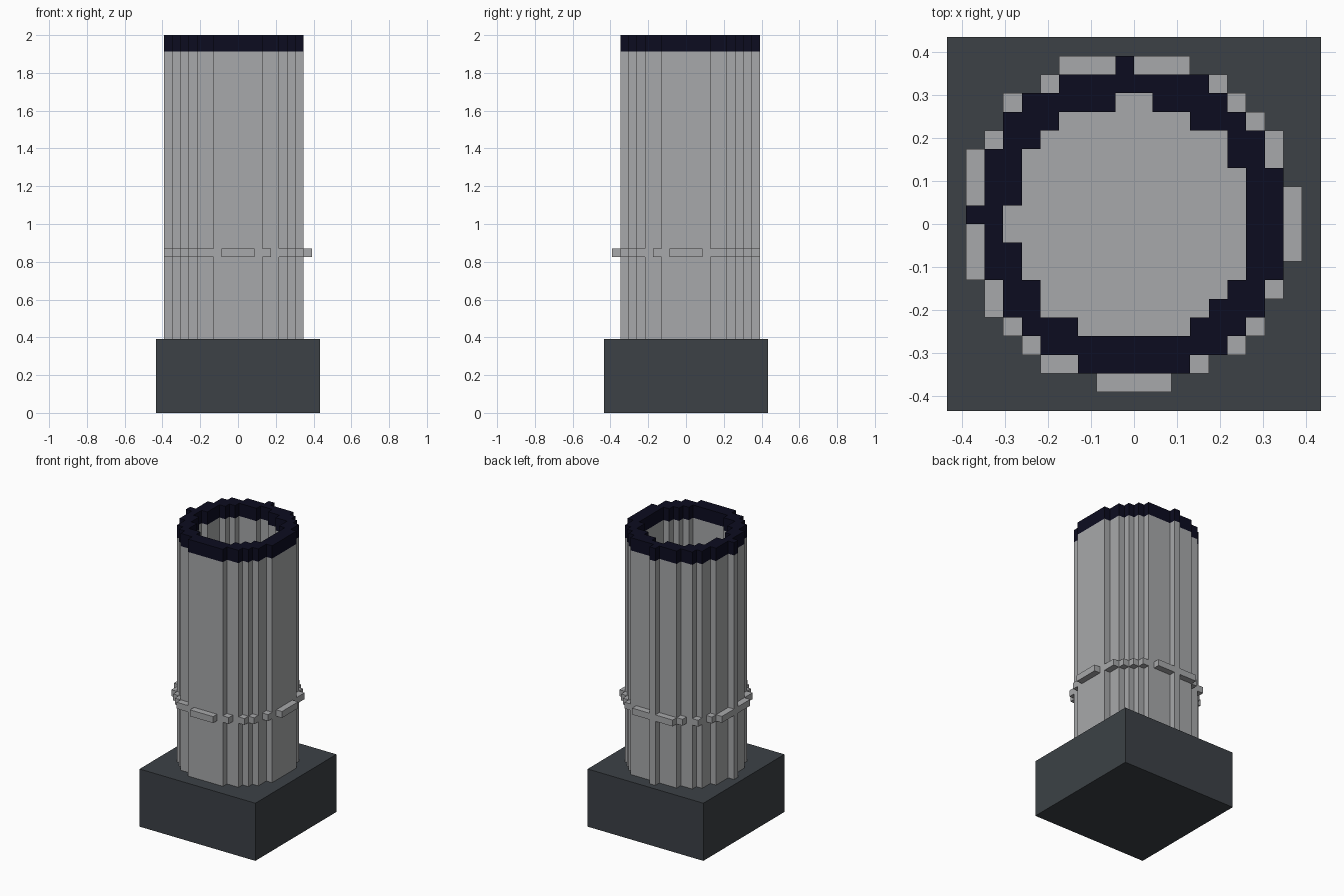
import bpy
import bmesh

cube = bpy.data.objects.get("Cube")
if cube:
    bpy.data.objects.remove(cube, do_unlink=True)

V = 2 / 46  # edge of one block

# Plan of the shaft, back row first: # wall, o outer band, . hollow
PLAN = [
    "     ooo#ooo      ",
    "    o########o    ",
    "  o#####..####o   ",
    "  ###.......###o  ",
    " o##..........##o ",
    "o##...........##o ",
    "o##............## ",
    "o##............##o",
    "##.............##o",
    "o#.............##o",
    "o##............##o",
    "o##............## ",
    " o##..........##o ",
    " o##.........###  ",
    "  o###......###o  ",
    "   o##########o   ",
    "    oo######o     ",
    "       oooo       ",
]


def material(name, rgb):
    mat = bpy.data.materials.new(name)
    mat.use_nodes = True
    color = (*rgb, 1)
    mat.diffuse_color = color
    mat.node_tree.nodes["Principled BSDF"].inputs["Base Color"].default_value = color
    return mat


def cells(symbol):
    half = len(PLAN) // 2
    return {(c - half, half - 1 - r) for r, row in enumerate(PLAN)
            for c, ch in enumerate(row) if ch == symbol}


def prism(name, plan, low, high, mat):
    """Raise a set of grid cells between two block levels, skipping inner walls."""
    bm = bmesh.new()

    def face(*points):
        bm.faces.new([bm.verts.new((x * V, y * V, z * V)) for x, y, z in points])

    for x, y in plan:
        corners = [(x, y), (x + 1, y), (x + 1, y + 1), (x, y + 1)]
        face(*[(*p, high) for p in corners])
        face(*[(*p, low) for p in reversed(corners)])
        for i, (dx, dy) in enumerate([(0, -1), (1, 0), (0, 1), (-1, 0)]):
            if (x + dx, y + dy) not in plan:
                a, b = corners[i], corners[(i + 1) % 4]
                face((*a, low), (*b, low), (*b, high), (*a, high))
    bmesh.ops.remove_doubles(bm, verts=bm.verts[:], dist=V / 100)
    mesh = bpy.data.meshes.new(name)
    bm.to_mesh(mesh)
    bm.free()
    mesh.materials.append(mat)
    obj = bpy.data.objects.new(name, mesh)
    bpy.context.collection.objects.link(obj)
    return obj


slate = material("dark slate", (0.045, 0.053, 0.061))
grey = material("light grey", (0.39, 0.395, 0.405))
navy = material("dark navy", (0.0037, 0.0037, 0.0144))

# Square plinth
bpy.ops.mesh.primitive_cube_add(size=1, location=(0, 0, 4.5 * V))
base = bpy.context.object
base.name = "base"
base.scale = (20 * V, 20 * V, 9 * V)
base.data.materials.append(slate)

# Hollow shaft with its floor, band and rim
prism("shaft_wall", cells("#"), 9, 44, grey)
prism("shaft_floor", cells("."), 9, 10, grey)
prism("outer_band", cells("o"), 19, 20, grey)
prism("top_rim", cells("#"), 44, 46, navy)
